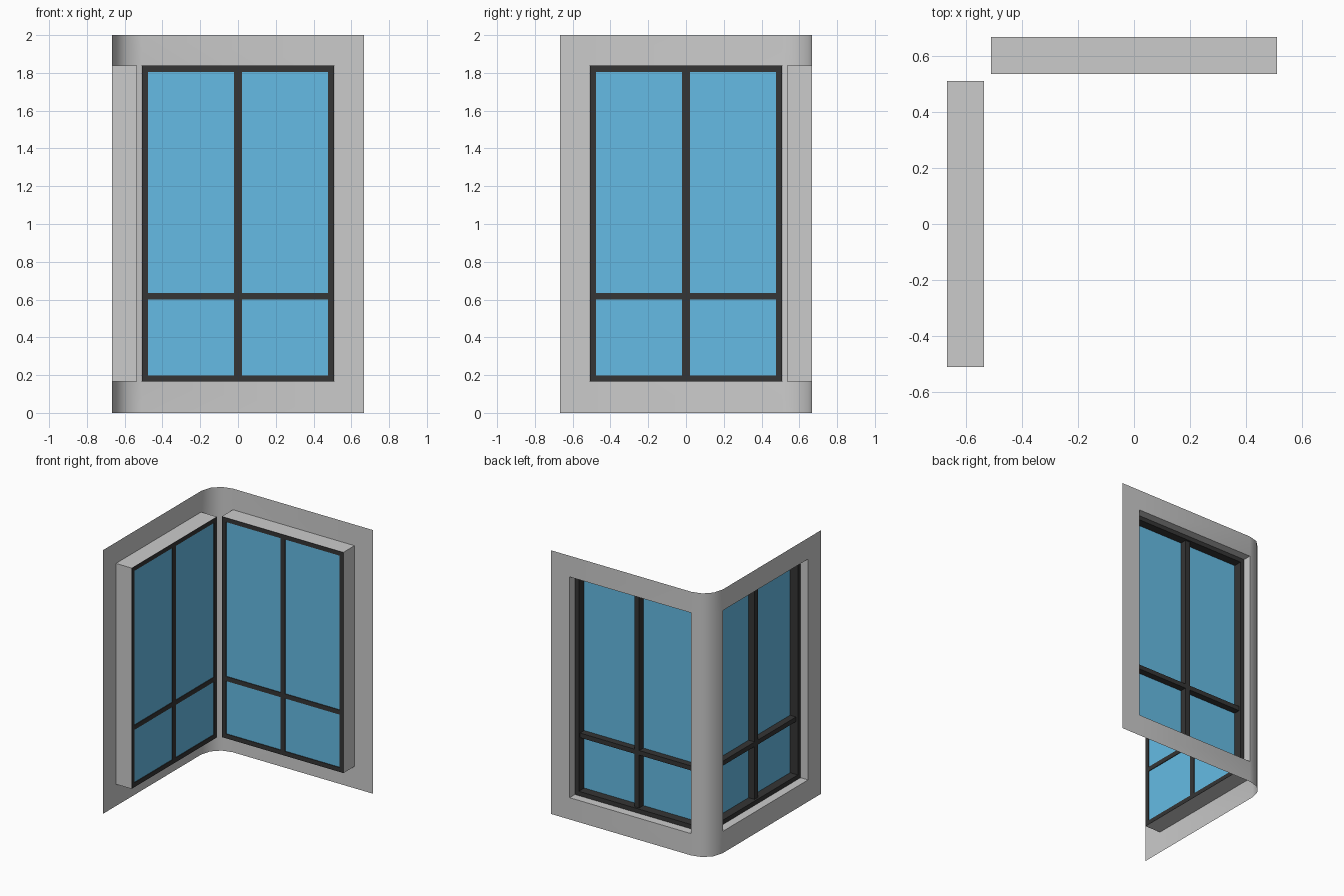
import bpy, bmesh, math
from mathutils import Matrix, Vector

if "Cube" in bpy.data.objects:
    bpy.data.objects.remove(bpy.data.objects["Cube"])

W, H0, H1 = 0.51, 0.165, 1.84        # window half width, sill and head height
OUT, INN = 0.667, 0.535              # wall plane, inner end of the reveal


def material(name, color):
    m = bpy.data.materials.new(name)
    m.diffuse_color = color
    m.use_nodes = True
    m.node_tree.nodes["Principled BSDF"].inputs["Base Color"].default_value = m.diffuse_color
    return m


DARK = material("dark_frame", (0.035, 0.035, 0.035, 1))
BLUE = material("blue_glass", (0.13, 0.50, 0.78, 1))


def finish(bm, name, mat=None, turn=0.0):
    me = bpy.data.meshes.new(name)
    bm.to_mesh(me)
    bm.free()
    ob = bpy.data.objects.new(name, me)
    ob.rotation_euler.z = turn
    bpy.context.collection.objects.link(ob)
    if mat:
        me.materials.append(mat)
    return ob


def box(bm, x0, x1, y0, y1, z0, z1):
    size = Matrix.Diagonal((x1 - x0, y1 - y0, z1 - z0, 1))
    mid = Vector(((x0 + x1) / 2, (y0 + y1) / 2, (z0 + z1) / 2))
    bmesh.ops.create_cube(bm, size=1, matrix=Matrix.Translation(mid) @ size)


# Thin wall sheet: plan path with rounded corner, window bays left open
R = OUT - W
arc = [(-W - R * math.sin(a), W + R * math.cos(a))
       for a in (math.radians(30 * i) for i in range(4))]
path = [(OUT, OUT), (W, OUT)] + arc + [(-OUT, -W), (-OUT, -OUT)]
levels = [0, H0, H1, 2]
bm = bmesh.new()
grid = [[bm.verts.new((x, y, z)) for z in levels] for x, y in path]
bays = (1, len(path) - 3)
for i in range(len(path) - 1):
    for j in range(3):
        if i in bays and j == 1:
            continue
        bm.faces.new((grid[i][j], grid[i][j + 1], grid[i + 1][j + 1], grid[i + 1][j]))
for f in bm.faces:
    f.normal_flip()
    f.smooth = True
bmesh.ops.recalc_face_normals(bm, faces=bm.faces)
finish(bm, "corner_wall")


def window(side, turn):
    # Reveal: thin sleeve going inward from the wall opening
    bm = bmesh.new()
    rim = [(-W, H0), (W, H0), (W, H1), (-W, H1)]
    a = [bm.verts.new((x, OUT, z)) for x, z in rim]
    b = [bm.verts.new((x, INN, z)) for x, z in rim]
    for i in range(4):
        k = (i + 1) % 4
        bm.faces.new((a[i], a[k], b[k], b[i]))
    finish(bm, side + "_reveal", None, turn)

    # Outer frame
    e, t = 0.001, 0.034
    bm = bmesh.new()
    for s in (-1, 1):
        xs = sorted((s * (W - e), s * (W - t)))
        box(bm, *xs, INN, 0.605, H0 + e, H1 - e)
    for z0, z1 in ((H0 + e, H0 + t), (H1 - t, H1 - e)):
        box(bm, -W + t, W - t, INN, 0.605, z0, z1)
    finish(bm, side + "_frame", DARK, turn)

    # Mullion and transom
    bm = bmesh.new()
    box(bm, -0.02, 0.02, INN, 0.59, H0 + t, H1 - t)
    for s in (-1, 1):
        xs = sorted((s * 0.02, s * (W - t)))
        box(bm, *xs, INN, 0.59, 0.6, 0.635)
    finish(bm, side + "_glazing_bars", DARK, turn)

    # Glass pane
    bm = bmesh.new()
    x, y = W - t, INN + 0.005
    bm.faces.new([bm.verts.new(p) for p in (
        (-x, y, H0 + t), (x, y, H0 + t), (x, y, H1 - t), (-x, y, H1 - t))])
    finish(bm, side + "_glass", BLUE, turn)


window("back", 0)
window("left", math.pi / 2)
